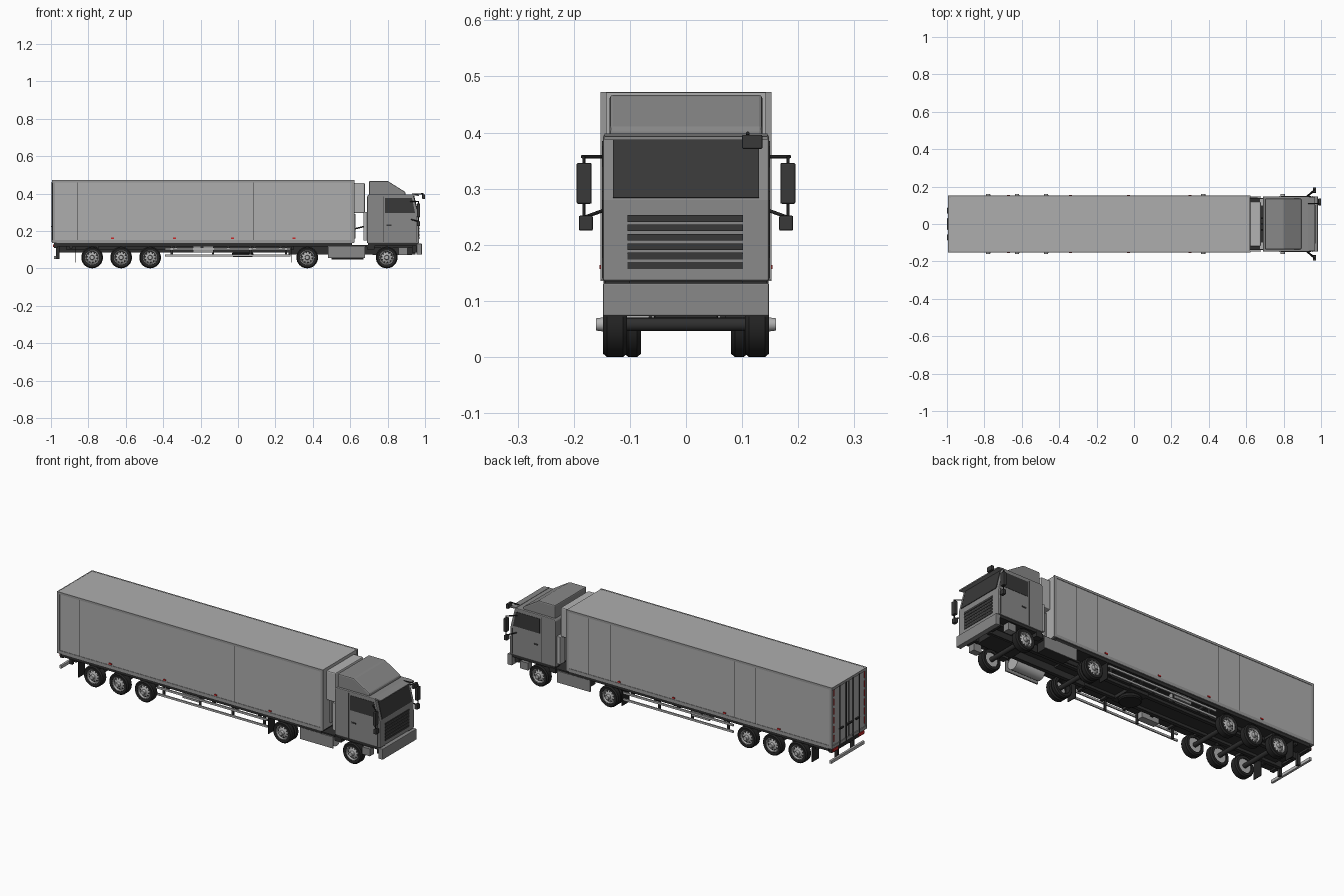
import bpy, bmesh, math
from mathutils import Vector, Matrix

cube = bpy.data.objects.get("Cube")
if cube:
    bpy.data.objects.remove(cube, do_unlink=True)


def material(name, r, g=None, b=None):
    m = bpy.data.materials.new(name)
    color = (r, r if g is None else g, r if b is None else b, 1)
    m.use_nodes = True
    m.diffuse_color = color
    m.node_tree.nodes["Principled BSDF"].inputs["Base Color"].default_value = color
    return m


TRAILER = material("trailer_grey", .42)
FRAME = material("trailer_frame_grey", .32)
CAB = material("cab_grey", .25)
GLASS = material("dark_glass", .04)
RUBBER = material("black_rubber", .018)
CHASSIS = material("chassis_black", .028)
METAL = material("pale_metal", .45)
RED = material("marker_red", .6, .02, .02)
SIDES = (("left", 1), ("right", -1))


def finish(name, bm, mat, bevel=0, smooth=False):
    bmesh.ops.recalc_face_normals(bm, faces=bm.faces[:])
    mesh = bpy.data.meshes.new(name)
    bm.to_mesh(mesh)
    bm.free()
    mesh.materials.append(mat)
    if smooth:
        mesh.shade_smooth()
        mesh.set_sharp_from_angle(angle=math.radians(35))
    ob = bpy.data.objects.new(name, mesh)
    bpy.context.collection.objects.link(ob)
    if bevel:
        mod = ob.modifiers.new("soft_edges", "BEVEL")
        mod.width = bevel
        mod.segments = 2
    return ob


def prism(name, mat, outline, y0, y1, bevel=0):
    """Side outline in x and z, extruded across y."""
    bm = bmesh.new()
    face = bm.faces.new([bm.verts.new((x, y0, z)) for x, z in outline])
    new = bmesh.ops.extrude_face_region(bm, geom=[face])["geom"]
    moved = [v for v in new if isinstance(v, bmesh.types.BMVert)]
    bmesh.ops.translate(bm, verts=moved, vec=(0, y1 - y0, 0))
    return finish(name, bm, mat, bevel)


def box(name, mat, xs, ys, zs, bevel=0):
    (a, b), (c, d) = xs, zs
    return prism(name, mat, [(a, c), (b, c), (b, d), (a, d)], ys[0], ys[1], bevel)


def pair(name, mat, xs, ys, zs, bevel=0):
    for label, s in SIDES:
        box(f"{label}_{name}", mat, xs, sorted(s * y for y in ys), zs, bevel)


def lathe(name, mat, profile, steps=20):
    """Radius and y profile spun round the y axis."""
    bm = bmesh.new()
    verts = [bm.verts.new((r, y, 0)) for r, y in profile]
    edges = [bm.edges.new(p) for p in zip(verts, verts[1:])]
    bmesh.ops.spin(bm, geom=verts + edges, cent=(0, 0, 0), axis=(0, 1, 0),
                   angle=math.tau, steps=steps)
    bmesh.ops.remove_doubles(bm, verts=bm.verts[:], dist=1e-5)
    return finish(name, bm, mat, smooth=True)


def rod(name, mat, a, b, radius):
    a, b = Vector(a), Vector(b)
    bm = bmesh.new()
    bmesh.ops.create_cone(bm, cap_ends=True, segments=16, radius1=radius,
                          radius2=radius, depth=(b - a).length)
    turn = (b - a).to_track_quat("Z", "Y").to_matrix().to_4x4()
    bmesh.ops.transform(bm, verts=bm.verts[:], matrix=Matrix.Translation((a + b) / 2) @ turn)
    return finish(name, bm, mat, smooth=True)


def tyre(name, w, side, loc):
    ob = lathe(name, RUBBER, [(r, y * side) for r, y in (
        (.038, 0), (.052, 0), (.058, .007), (.058, w - .007),
        (.052, w), (.038, w - .002), (.038, 0))], 32)
    ob.location = loc


def wheel(name, x, side, w):
    loc = (x, side * (.148 - w), .058)
    tyre(name + "_tyre", w, side, loc)
    rim = lathe(name + "_rim", METAL, [(r, y * side) for r, y in (
        (0, .005), (.038, .005), (.038, w - .003), (.035, w - .003), (.031, w - .011),
        (.023, w - .008), (.017, w - .006), (.013, w - .004), (.011, w + .012), (0, w + .012))])
    rim.location = loc
    # Alternate segments of the disc are dark hand holes
    rim.data.materials.append(CHASSIS)
    for p in rim.data.polygons:
        c = p.center
        radius = math.hypot(c.x, c.z)
        if .023 < radius < .031 and abs(c.y) > w / 2:
            turn = math.atan2(c.z, c.x) % math.tau
            p.material_index = int(turn / math.tau * 20) % 2


# Wheels and axles
for n, x in enumerate((-.78, -.625, -.47, .37, .795)):
    for label, s in SIDES:
        wheel(f"{label}_wheel_{n}", x, s, .036 if n == 3 else .043)
        if n == 3:
            tyre(f"{label}_inner_drive_tyre", .03, s, (x, s * .08, .058))
    rod(f"axle_{n}", CHASSIS, (x, -.12, .058), (x, .12, .058), .012)

# Trailer body with rails and posts
BACK, FRONT, TOP = -.99, .62, .472
box("trailer_body", TRAILER, (BACK, FRONT), (-.15, .15), (.137, TOP - .001))
pair("bottom_rail", FRAME, (BACK, FRONT), (.14, .1525), (.135, .152))
pair("top_rail", FRAME, (BACK, FRONT), (.145, .1525), (TOP - .012, TOP))
for end, x in (("rear", BACK - .003), ("front", FRONT - .012)):
    pair(end + "_corner_post", FRAME, (x, x + .015), (.142, .1525), (.137, TOP))
for s, seams in ((-1, (-.86, .08)), (1, (.485, .35, -.4, -.53))):
    for n, x in enumerate(seams):
        box(f"panel_seam_{s}_{n}", GLASS, (x, x + .003),
            sorted((s * .149, s * .151)), (.152, TOP - .012))
for n, x in enumerate((-.67, -.34, -.03, .3)):
    pair(f"side_marker_{n}", RED, (x - .008, x + .008), (.15, .154), (.157, .164))

# Rear doors
box("rear_door_sill", FRAME, (BACK - .004, BACK), (-.152, .152), (.135, .152))
box("rear_door_header", FRAME, (BACK - .004, BACK), (-.152, .152), (TOP - .015, TOP))
box("door_gap", GLASS, (BACK - .002, BACK), (-.002, .002), (.152, TOP - .015))
for n, y in enumerate((.03, .085)):
    for label, s in SIDES:
        rod(f"{label}_lock_bar_{n}", GLASS, (BACK - .005, s * y, .14),
            (BACK - .005, s * y, TOP - .01), .003)
        box(f"{label}_lock_handle_{n}", CHASSIS, (BACK - .009, BACK),
            sorted((s * y, s * (y - .03))), (.22, .227))
for n in range(6):
    z = .17 + n * .05
    pair(f"rear_reflector_{n}", RED, (BACK - .003, BACK), (.13, .135), (z, z + .035))

# Trailer underside
box("trailer_floor", CHASSIS, (BACK + .02, FRONT - .01), (-.147, .147), (.118, .137))
pair("trailer_beam", CHASSIS, (-.96, .58), (.045, .065), (.085, .12))
box("trailer_spine", CHASSIS, (-.92, .3), (-.08, .08), (.1, .12))
for n in range(9):
    x = -.9 + n * .14
    box(f"cross_member_{n}", CHASSIS, (x, x + .015), (-.14, .14), (.105, .12))
pair("tool_box", FRAME, (-.24, -.135), (.1, .14), (.085, .12))
spare = lathe("spare_wheel", RUBBER, [(0, -.012), (.052, -.012), (.058, -.006),
                                      (.058, .006), (.052, .012), (0, .012)], 32)
spare.rotation_euler.x = math.pi / 2
spare.location = (.025, 0, .073)
box("spare_carrier", CHASSIS, (-.03, .08), (-.07, .07), (.083, .1))

# Side guards
for n, z in enumerate((.062, .098)):
    pair(f"guard_rail_{n}", METAL, (-.39, .28), (.14, .147), (z, z + .011))
for n, x in enumerate((-.36, -.14, .06, .25)):
    pair(f"guard_post_{n}", CHASSIS, (x, x + .012), (.132, .14), (.062, .12))

# Mud flaps, rear bar and tail lights
for n, x in enumerate((-.87, .285)):
    pair(f"mud_flap_{n}", RUBBER, (x, x + .004), (.09, .147), (.03, .12))
box("rear_bar", METAL, (-.985, -.972), (-.145, .145), (.05, .067), .002)
pair("rear_bar_bracket", CHASSIS, (-.972, -.955), (.06, .075), (.05, .12))
box("rear_light_board", CHASSIS, (-.985, -.965), (-.14, .14), (.108, .135))
pair("tail_light", RED, (-.99, -.985), (.09, .135), (.113, .128))

# Cooling unit on the trailer nose
box("cooling_unit", METAL, (FRONT, .678), (-.12, .12), (.295, .457), .006)
box("nose_panel", FRAME, (FRONT, .628), (-.09, .09), (.16, .29))

# Tractor frame, tanks and skirts
pair("tractor_beam", CHASSIS, (.27, .95), (.04, .06), (.075, .115))
box("coupling_plate", CHASSIS, (.3, .46), (-.07, .07), (.108, .12))
box("engine", CHASSIS, (.72, .93), (-.055, .055), (.07, .135))
pair("tank_skirt", CAB, (.48, .68), (.141, .148), (.055, .118))
rod("fuel_tank", METAL, (.5, -.1, .085), (.67, -.1, .085), .037)
box("battery_box", CHASSIS, (.5, .66), (.07, .141), (.065, .115))
box("rear_deck", CHASSIS, (.47, .7), (-.14, .14), (.115, .125))
pair("air_stack", METAL, (.67, .692), (.095, .135), (.15, .3))
for n, y in enumerate((-.03, 0, .03)):
    rod(f"air_line_{n}", CHASSIS, (.62, y, .21), (.7, y, .23), .004)

# Cab
screen_low, screen_top = Vector((.966, .28)), Vector((.937, .396))
prism("cab_body", CAB, [(.69, .135), (.968, .135), screen_low, screen_top,
                        (.7, .396), (.69, .385)], -.148, .148, .004)
box("cab_underside", CHASSIS, (.7, .96), (-.1, .1), (.108, .135))
pair("cab_sill", CHASSIS, (.695, .965), (.1, .144), (.12, .136))
prism("roof_fairing", CAB, [(.7, .39), (.7, .467), (.8, .467), (.895, .408), (.895, .39)],
      -.136, .136, .006)
prism("sun_visor", CAB, [(.93, .398), (.968, .393), (.968, .387), (.93, .39)], -.145, .145)
normal = Vector((.116, .029)).normalized() * .003
low, high = screen_low.lerp(screen_top, .03), screen_low.lerp(screen_top, .93)
prism("windscreen", GLASS, [low - normal, low + normal, high + normal, high - normal], -.13, .13)
for n in range(6):
    z = .157 + n * .0168
    box(f"grille_bar_{n}", GLASS, (.96, .97), (-.104, .102), (z, z + .012))

# Doors with windows and handles
for label, s in SIDES:
    ys = sorted((s * .147, s * .1495))
    prism(label + "_side_window", GLASS, [(.785, .295), (.947, .295), (.93, .376), (.785, .376)], *ys)
    box(label + "_door_handle", GLASS, (.795, .82), ys, (.225, .233))
    for n, x in enumerate((.775, .952)):
        box(f"{label}_door_seam_{n}", GLASS, (x, x + .002), ys, (.14, .28 if n else .385))

# Bumper and steps
box("front_bumper", CAB, (.955, .983), (-.148, .148), (.073, .132), .003)
pair("bumper_arm", CHASSIS, (.93, .96), (.05, .12), (.085, .12))
pair("cab_step", CAB, (.858, .905), (.11, .147), (.072, .112))
pair("rear_step", CHASSIS, (.69, .73), (.11, .146), (.1, .125))

# Mirrors
for label, s in SIDES:
    rod(label + "_upper_mirror_arm", RUBBER, (.92, s * .145, .357), (.966, s * .185, .357), .003)
    rod(label + "_lower_mirror_arm", RUBBER, (.925, s * .145, .262), (.966, s * .178, .25), .003)
    rod(label + "_mirror_stem", RUBBER, (.966, s * .182, .24), (.966, s * .182, .357), .0025)
pair("main_mirror", GLASS, (.956, .974), (.168, .195), (.273, .346), .003)
pair("wide_mirror", GLASS, (.956, .974), (.166, .191), (.225, .252), .003)
box("front_mirror", GLASS, (.985, 1), (.1, .136), (.371, .396), .002)
rod("front_mirror_arm", RUBBER, (.93, .11, .396), (.992, .11, .399), .003)
